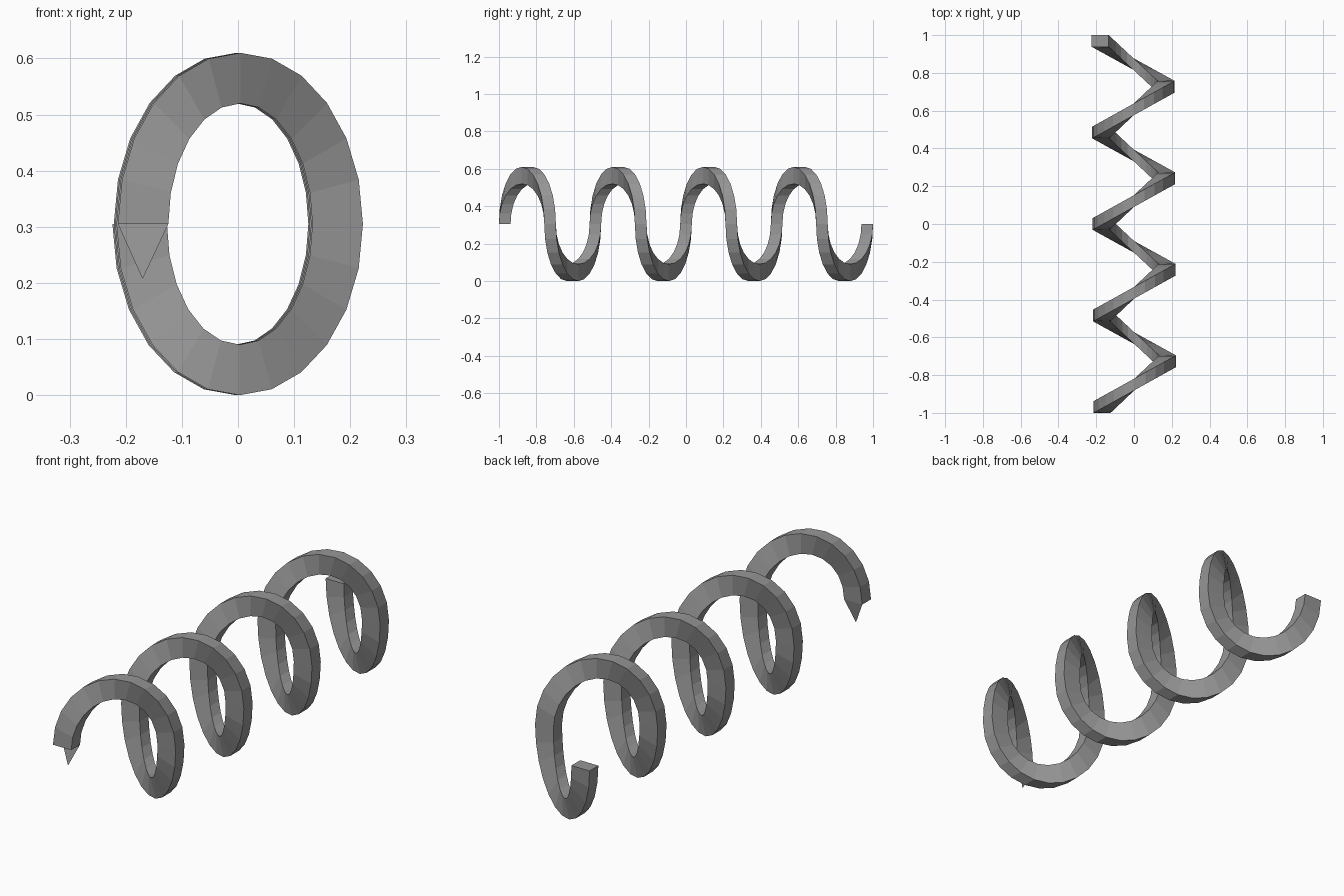
import bpy, bmesh, math

if "Cube" in bpy.data.objects:
    bpy.data.objects.remove(bpy.data.objects["Cube"])

TURNS, SIDES = 4, 24          # coils and segments per coil
RX, RZ = 0.174, 0.26          # centre-line radii of the oval coil
HALF_R, HALF_Y = 0.045, 0.031 # half size of the rectangular wire
END_Y, MID_Z = 0.969, 0.305

bm = bmesh.new()


def section(i):
    """Rectangular wire section at step i, starting on the left and rising."""
    a = math.pi - 2 * math.pi * i / SIDES
    # each half turn is a flat tilted half ring, so the coil zigzags from above
    half, step = divmod(i, SIDES // 2)
    t = half + (1 - math.cos(2 * math.pi * step / SIDES)) / 2
    y = -END_Y + END_Y * t / TURNS
    verts = []
    for dr, dy in ((1, -1), (1, 1), (-1, 1), (-1, -1)):
        verts.append(bm.verts.new((
            (RX + dr * HALF_R) * math.cos(a) - 0.005 * y,
            y + dy * HALF_Y,
            MID_Z + (RZ + dr * HALF_R) * math.sin(a))))
    return verts


# Coiled wire with closed ends
rings = [section(i) for i in range(TURNS * SIDES + 1)]
for r, s in zip(rings, rings[1:]):
    for k in range(4):
        n = (k + 1) % 4
        bm.faces.new((r[k], r[n], s[n], s[k]))
bm.faces.new(rings[0])
bm.faces.new(rings[-1])
bmesh.ops.recalc_face_normals(bm, faces=bm.faces[:])

# Thin pointed flap hanging from the front end
tip = bm.verts.new((-0.17, -0.957, 0.207))
bm.faces.new((rings[0][1], tip, rings[0][2]))

mesh = bpy.data.meshes.new("coil_spring")
bm.to_mesh(mesh)
bm.free()
spring = bpy.data.objects.new("coil_spring", mesh)
bpy.context.collection.objects.link(spring)

# Dark grey metal
metal = bpy.data.materials.new("dark_metal")
metal.diffuse_color = (0.3, 0.3, 0.3, 1)
metal.use_nodes = True
metal.node_tree.nodes["Principled BSDF"].inputs["Base Color"].default_value = metal.diffuse_color
mesh.materials.append(metal)
